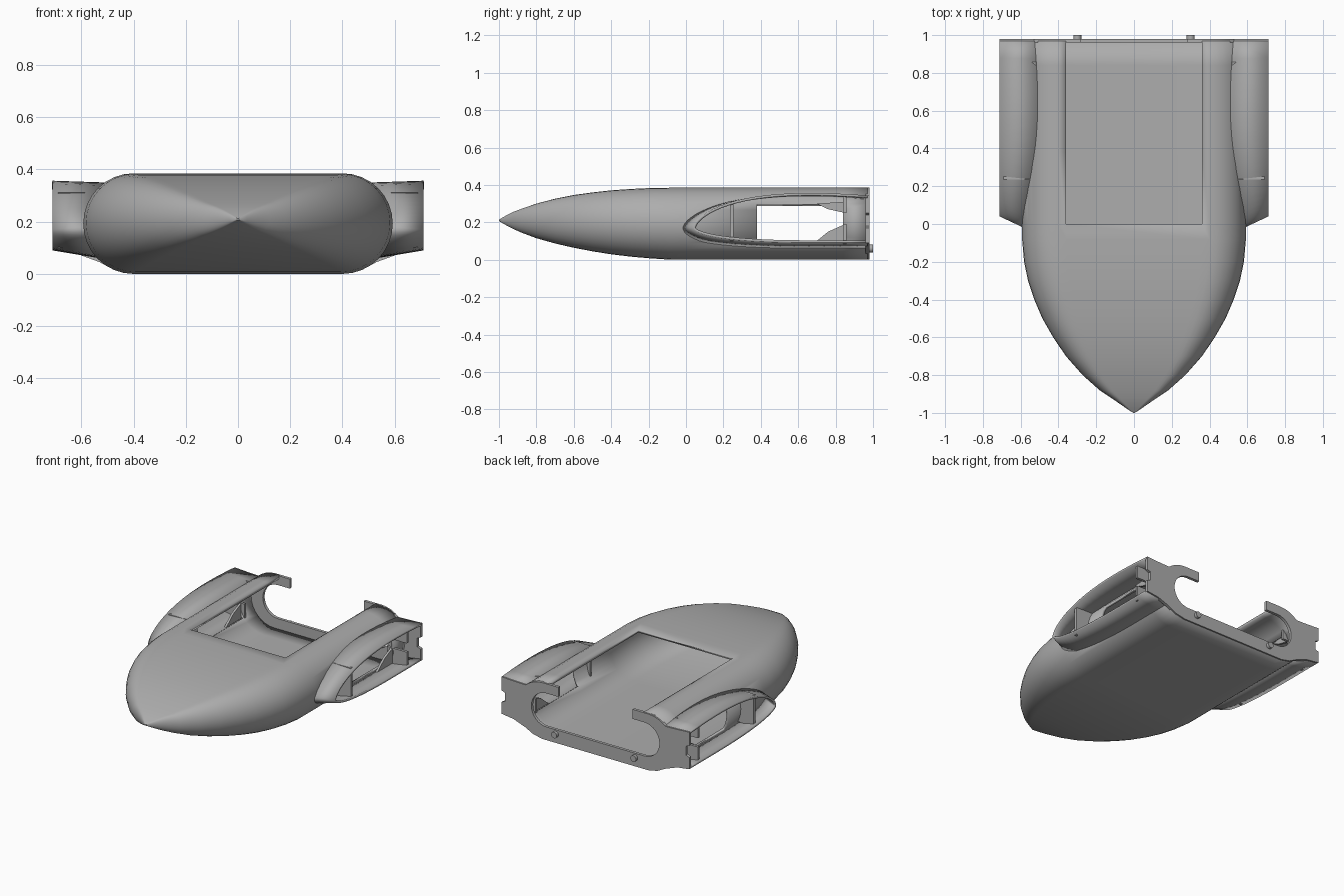
import bpy, bmesh, math
from mathutils import Vector

if "Cube" in bpy.data.objects:
    bpy.data.objects.remove(bpy.data.objects["Cube"])

grey = bpy.data.materials.new("plain grey")
grey.diffuse_color = (0.42, 0.42, 0.42, 1)
grey.use_nodes = True
grey.node_tree.nodes["Principled BSDF"].inputs["Base Color"].default_value = grey.diffuse_color

R, CX = 0.1925, 0.40          # stadium radius and arc centre
STEPS = 16


def make(name, bm, mirror=False, shell=0.0):
    me = bpy.data.meshes.new(name)
    bm.to_mesh(me)
    bm.free()
    me.materials.append(grey)
    ob = bpy.data.objects.new(name, me)
    bpy.context.collection.objects.link(ob)
    if shell:
        m = ob.modifiers.new("shell", 'SOLIDIFY')
        m.thickness, m.offset = shell, -1
    if mirror:
        ob.modifiers.new("mirror", 'MIRROR')
    bpy.ops.object.select_all(action='DESELECT')
    ob.select_set(True)
    bpy.context.view_layer.objects.active = ob
    bpy.ops.object.shade_smooth_by_angle(angle=math.radians(35))
    return ob


def prism(name, points, offset):
    """Extrude a flat polygon by offset and mirror it across x."""
    bm = bmesh.new()
    f = bm.faces.new([bm.verts.new(p) for p in points])
    g = bmesh.ops.extrude_face_region(bm, geom=[f])
    bmesh.ops.translate(bm, vec=Vector(offset),
                        verts=[v for v in g["geom"] if isinstance(v, bmesh.types.BMVert)])
    bmesh.ops.recalc_face_normals(bm, faces=bm.faces[:])
    return make(name, bm, mirror=True)


def hull_x(z):
    """Half width of the hull at height z."""
    return CX + math.sqrt(max(0, R * R - (z - R) ** 2))


# Hull: stadium sections lofted from the pointed nose to the open back
arc = [-math.pi / 2 + math.pi * i / STEPS for i in range(STEPS + 1)]
section = [(CX + R * math.cos(a), R * math.sin(a)) for a in arc]
section += [(0.36, R), (-0.36, R)]
section += [(-CX - R * math.cos(a), R * math.sin(a)) for a in reversed(arc)]

# y, half width, bottom, top
stations = [(-1, .004, .207, .213), (-.98, .035, .195, .226), (-.95, .078, .178, .243),
            (-.92, .122, .163, .257), (-.88, .182, .145, .272), (-.8, .272, .115, .30),
            (-.7, .36, .087, .326), (-.6, .428, .064, .346), (-.5, .485, .045, .360),
            (-.4, .528, .029, .371), (-.3, .561, .017, .378), (-.2, .582, .008, .383),
            (-.08, .5925, 0, .385), (0, .5925, 0, .385), (.38, .5925, 0, .385),
            (.84, .5925, 0, .385), (.97, .5925, 0, .385)]
bm = bmesh.new()
rings = []
for y, w, lo, hi in stations:
    rings.append([bm.verts.new((x * w / (CX + R), y, (lo + hi) / 2 + z * (hi - lo) / (2 * R)))
                  for x, z in section])
n = len(section)
bm.faces.new(rings[0])
for a, b in zip(rings, rings[1:]):
    y = (a[0].co.y + b[0].co.y) / 2
    for i in range(n):
        j = (i + 1) % n
        mid = (a[i].co + a[j].co) / 2
        deck_opening = y > 0 and i == STEPS + 1
        side_window = 0.38 < y < 0.84 and abs(mid.x) > 0.55 and abs(mid.z - R) < 0.105
        if not (deck_opening or side_window):
            bm.faces.new((a[i], b[i], b[j], a[j]))
make("hull", bm, shell=0.02)

# Side pods: swept teardrop skins, open on the outside
def pod_height(u, top):
    s = math.sin(math.pi / 2 * (u / 0.82 if top else min(1, u / 0.82)))
    return 0.17 + 0.187 * s ** 1.2 if top else 0.17 - 0.08 * s

N = 20
path = [(i / N, True) for i in range(N, -1, -1)] + [(i / N, False) for i in range(1, N + 1)]
bm = bmesh.new()
strip = []
for u, top in path:
    z = pod_height(u, top)
    z_in = z - (0.007 if top else 0.03) * min(1, 3 * u)
    strip.append((bm.verts.new((hull_x(z_in) - 0.008, -0.02 + 0.99 * u * u, z_in)),
                  bm.verts.new((0.711, 0.04 + 0.93 * u * u, z))))
for (a, b), (c, d) in zip(strip, strip[1:]):
    bm.faces.new((a, c, d, b))
make("side_pod", bm, mirror=True, shell=0.014)

# Back plate: half outline with hooked open cutout and notched ends
half = [(0, 0), (CX, 0), (.47, .014), (.53, .045), (.62, .078), (.711, .09), (.711, .17),
        (.685, .18), (.685, .24), (.711, .25), (.711, .343), (.62, .338), (.53, .335)]
half += [(CX + R * math.cos(a), R + R * math.sin(a)) for a in arc if a > 0.95]
half += [(.28, .385), (.28, .32)]
half += [(.37 + .115 * math.cos(a), .205 + .115 * math.sin(a)) for a in reversed(arc)]
half += [(0, .09)]
prism("back_plate", [(x, 0.96, z) for x, z in half], (0, 0.02, 0))


# Cross walls inside the pods
def wall(name, y, x0, x1, z0, z1):
    prism(name, [(x0, y, z0), (x1, y, z0), (x1, y, z1), (x0, y, z1)], (0, 0.018, 0))

wall("front_pod_wall", 0.235, 0.55, 0.69, 0.10, 0.312)
wall("rear_pod_wall_lower", 0.84, 0.54, 0.69, 0.085, 0.19)
wall("rear_pod_wall_upper", 0.84, 0.52, 0.69, 0.25, 0.345)

# Corner gussets at the rear of the side windows
for name, pts in (("lower_gusset", [(.68, .085), (.76, .15), (.85, .19), (.85, .085)]),
                  ("upper_gusset", [(.70, .30), (.76, .27), (.85, .25), (.85, .31)])):
    prism(name, [(0.565, y, z) for y, z in pts], (0.015, 0, 0))

# Alignment pegs on the back plate
peg = [(0.30 + 0.021 * math.cos(t * math.pi / 8), 0.97, 0.06 + 0.021 * math.sin(t * math.pi / 8))
       for t in range(16)]
prism("alignment_peg", peg, (0, 0.03, 0))
